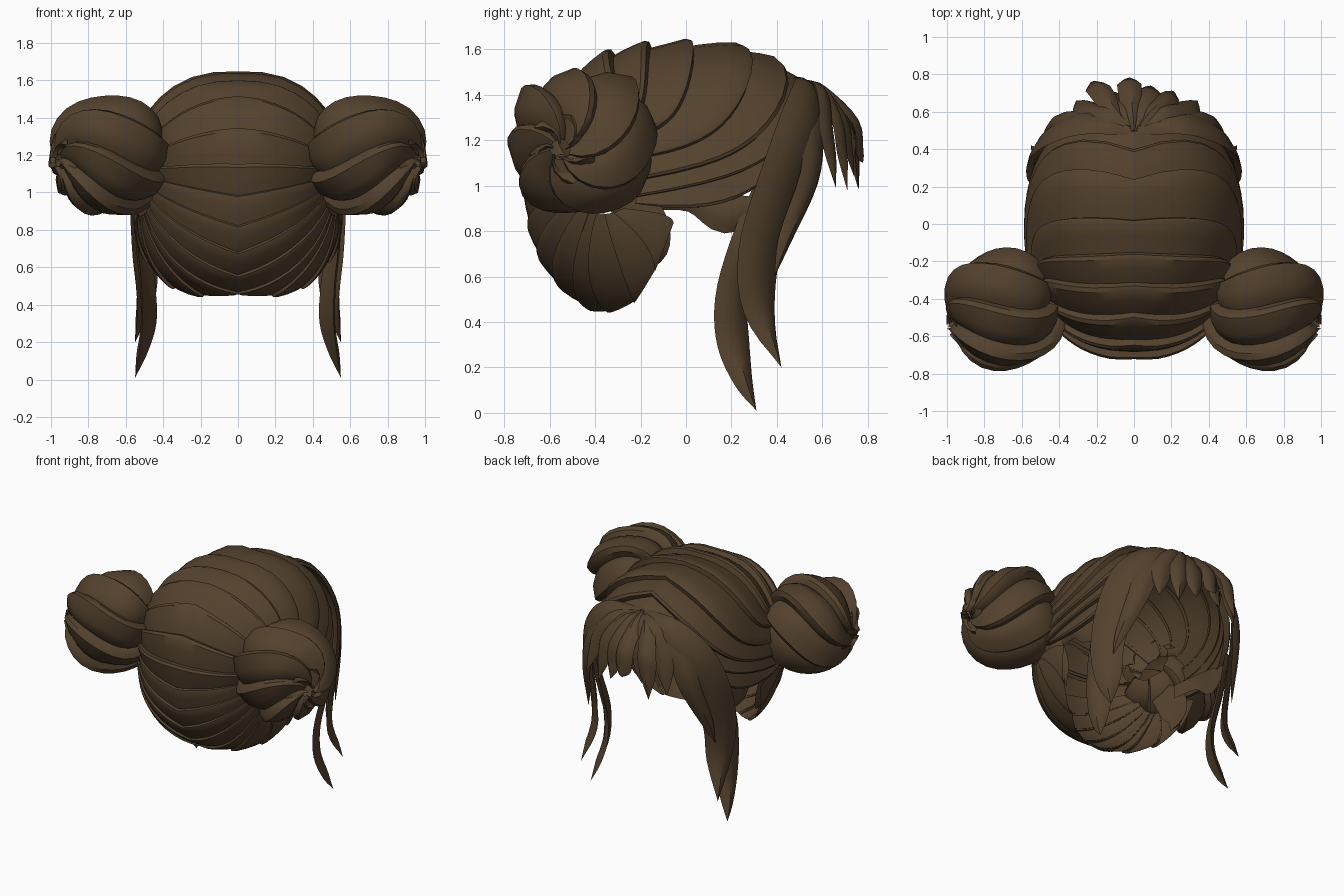
import bpy, bmesh, math
from mathutils import Vector

if "Cube" in bpy.data.objects:
    bpy.data.objects.remove(bpy.data.objects["Cube"])

hair = bpy.data.materials.new("dark_brown_hair")
hair.diffuse_color = (0.088, 0.054, 0.027, 1)
hair.use_nodes = True
hair.node_tree.nodes["Principled BSDF"].inputs["Base Color"].default_value = hair.diffuse_color

O = Vector((0, -0.05, 1.0))          # head centre
R = Vector((0.572, 0.655, 0.62))     # head radii
EXP = 2.3


def on_head(p, lift=0.0):
    """Project a point onto the rounded head shape, fuller at the upper front."""
    d = p - O
    k = sum(abs(d[i] / R[i]) ** EXP for i in range(3)) ** (-1 / EXP)
    d *= k
    full = min(max(d.y / 0.4, 0), 1) * min(max(d.z / 0.5, 0), 1)
    return O + d * (1 + lift + 0.05 * full)


def finish(name, bm, mirror=False, angle=35):
    me = bpy.data.meshes.new(name)
    bmesh.ops.remove_doubles(bm, verts=bm.verts, dist=0.0005)
    bm.to_mesh(me)
    bm.free()
    me.materials.append(hair)
    ob = bpy.data.objects.new(name, me)
    bpy.context.collection.objects.link(ob)
    bpy.ops.object.select_all(action='DESELECT')
    ob.select_set(True)
    bpy.context.view_layer.objects.active = ob
    bpy.ops.object.shade_smooth_by_angle(angle=math.radians(angle))
    if mirror:
        ob.modifiers.new("mirror", 'MIRROR').use_mirror_merge = False
    return ob


def add_grid(bm, rows, closed=False):
    vs = [[bm.verts.new(p) for p in r] for r in rows]
    n = len(vs[0])
    for a, b in zip(vs, vs[1:]):
        for j in range(n if closed else n - 1):
            k = (j + 1) % n
            bm.faces.new((a[j], b[j], b[k], a[k]))


# ---- combed bands running from the centre line to the bun ----
def rail(start, bun_angle, out, front=0.0):
    b = math.radians(bun_angle)
    end = Vector((0.5, -0.36 + 0.2 * math.cos(b), 1.08 + 0.2 * math.sin(b)))
    ctrl = Vector((start.x + out + 0.25 * front, 0.95 * start.y + 0.05 * end.y + 0.32 * front,
                   (start.z + end.z) / 2 - 0.1 * front))
    return start, ctrl, end


def rail_point(r, t):
    return r[0] * (1 - t) ** 2 + r[1] * 2 * t * (1 - t) + r[2] * t * t


def meridian(deg):
    a = math.radians(deg)
    return on_head(O + Vector((0, math.cos(a), math.sin(a))))


def bands(name, rails, height):
    bm = bmesh.new()
    # cross-section of a band: tall leading edge, low trailing edge
    section = [(-0.04, -0.5), (0.0, 0.75), (0.12, 1.0), (0.45, 0.45), (0.8, -0.1), (1.08, -0.5)]
    for r0, r1 in zip(rails, rails[1:]):
        rows = []
        for i in range(13):
            t = i / 12
            h = height * (1 - 0.5 * t) * min(1, 0.7 + t * 2)
            a, b = rail_point(r0, t), rail_point(r1, t)
            rows.append([on_head(a.lerp(b, s), h * o) for s, o in section])
            if r0[0].x < 0.001 and r1[0].x < 0.001 and i == 0:
                for p in rows[0]:
                    p.x = 0
        add_grid(bm, rows)
    return finish(name, bm, True)


crown = [(40, -38), (51, -15), (65, 10), (84, 38), (100, 62), (115, 85),
         (131, 110), (150, 135), (167, 160), (182, 180)]
temple_rail = (Vector((0.08, 0.50, 1.40)), Vector((0.85, 0.45, 0.78)), Vector((0.5, -0.2, 0.93)))
crown_rails = [temple_rail] + [rail(meridian(a), b, 0.7 if a < 125 else 0.4,
                                    max(0, (95 - a) / 55)) for a, b in crown]
bands("crown_bands", crown_rails, 0.056)

nape = [(182, 180), (196, 200), (209, 218), (222, 235), (235, 250)]
nape_rails = [rail(meridian(a), b, 0.3) for a, b in nape]
hairline = [((0.18, -0.33, 0.47), 262), ((0.35, -0.23, 0.48), 274),
            ((0.46, -0.13, 0.65), 287), ((0.56, -0.06, 0.82), 300)]
nape_rails += [rail(Vector(p), b, 0.06) for p, b in hairline]
bands("nape_bands", nape_rails, 0.022)


# ---- tapered locks ----
def spline(pts, n):
    """Smooth path through points; the fourth value is half width."""
    pts = [Vector(p) for p in pts]
    pts = [2 * pts[0] - pts[1]] + pts + [2 * pts[-1] - pts[-2]]
    out = []
    for i in range(1, len(pts) - 2):
        a, b, c, d = pts[i - 1:i + 3]
        for k in range(n):
            t = k / n
            out.append(0.5 * (2 * b + (c - a) * t + (2 * a - 5 * b + 4 * c - d) * t * t
                              + (3 * b - a - 3 * c + d) * t ** 3))
    return out + [pts[-2]]


def lock(bm, pts, thick, n=4):
    path = spline(pts, n)
    rows = []
    for i, q in enumerate(path):
        p = q.to_3d()
        tan = path[min(i + 1, len(path) - 1)].to_3d() - path[max(i - 1, 0)].to_3d()
        base = Vector((0, O.y, max(min(p.z, 1.0), 0)))
        side = tan.cross(p - base).normalized()
        up = side.cross(tan).normalized()
        w = max(q[3], 0.0)
        h = thick * min(1, w / 0.05)
        rows.append([p + side * w * s + up * h * o for s, o in
                     ((-1, -0.5), (-0.5, 0.6), (0.1, 1.0), (0.6, 0.5), (1, -0.5), (0, -0.1))])
    add_grid(bm, rows, True)


bm = bmesh.new()
lock(bm, [(0.02, 0.50, 1.46, 0.03), (0.25, 0.55, 1.40, 0.10), (0.43, 0.50, 1.22, 0.13),
          (0.50, 0.41, 0.97, 0.13), (0.51, 0.33, 0.70, 0.115), (0.50, 0.33, 0.45, 0.085),
          (0.55, 0.42, 0.20, 0)], 0.026)
lock(bm, [(0.51, 0.34, 1.00, 0.04), (0.515, 0.26, 0.74, 0.07), (0.49, 0.205, 0.50, 0.08),
          (0.485, 0.215, 0.30, 0.08), (0.52, 0.26, 0.13, 0.045), (0.55, 0.31, 0.01, 0)], 0.026)
lock(bm, [(0.02, 0.51, 1.46, 0.03), (0.18, 0.57, 1.40, 0.07), (0.35, 0.57, 1.23, 0.08),
          (0.42, 0.55, 1.03, 0.07), (0.48, 0.44, 0.76, 0.04), (0.51, 0.39, 0.60, 0)], 0.022)
finish("side_locks", bm, True)

# strands above and behind the ear
bm = bmesh.new()
lock(bm, [(0.50, -0.18, 0.94, 0.05), (0.53, 0.02, 0.94, 0.055), (0.53, 0.18, 0.88, 0.09),
          (0.52, 0.33, 0.91, 0.04)], 0.015)
lock(bm, [(0.49, -0.30, 0.98, 0.08), (0.51, -0.20, 0.85, 0.11), (0.50, -0.15, 0.73, 0.08),
          (0.45, -0.16, 0.62, 0)], 0.022)
finish("ear_strands", bm, True)

# short fringe fanning from the parting
bm = bmesh.new()
tips = [(-0.31, 0.66, 0.99), (-0.23, 0.76, 0.98), (-0.14, 0.71, 1.06), (-0.03, 0.78, 1.10),
        (0.09, 0.74, 1.04), (0.21, 0.71, 0.98), (0.34, 0.66, 1.00)]
for i, (x, y, z) in enumerate(tips):
    lock(bm, [(x * 0.06, 0.50, 1.46, 0.02), (x * 0.45, 0.60, 1.42, 0.05),
              (x * 0.8, y - 0.04, 1.28, 0.065), (x * 0.9, y - 0.02, 1.14, 0.055),
              (x, y, z, 0)], 0.016 + 0.006 * (i % 2))
finish("fringe", bm)

# ---- twisted buns ----
bm = bmesh.new()
axis = Vector((0.9, -0.33, -0.12)).normalized()
frame = axis.to_track_quat('Z', 'Y').to_matrix()
centre = Vector((0.69, -0.455, 1.195))
LOBES, STEPS = 7, 14
profile = [(0.0, -0.1), (0.08, 0.7), (0.2, 1.1), (0.6, 0.7), (0.9, 0.15), (1.1, -0.4)]
for l in range(LOBES):
    rows = []
    for i in range(STEPS + 1):
        u = i / STEPS
        polar = math.pi * (0.85 - 0.80 * u)
        twist = -1.7 * u ** 1.3
        row = []
        for s, o in profile:
            th = (l + s) * math.tau / LOBES + twist + 0.2
            d = Vector((math.sin(polar) * math.cos(th), math.sin(polar) * math.sin(th),
                        math.cos(polar)))
            k = sum(abs(c) ** 2.5 for c in d) ** (-1 / 2.5)
            rad = 0.272 * k + (0.047 + 0.012 * (l % 2)) * o * math.sin(polar) ** 0.5
            row.append(centre + frame @ (d * rad))
        rows.append(row)
    add_grid(bm, rows)
# curled strand ends at the bun tip
for l in range(5):
    rows = []
    for i in range(5):
        u = i / 4
        a = l * math.tau / 5 - 1.2 * u
        rad = 0.13 * (1 - u) + 0.03
        w = 0.5 * (1 - u)
        rows.append([centre + frame @ Vector((rad * math.cos(a + w * s), rad * math.sin(a + w * s),
                     0.245 + 0.05 * u + 0.03 * (1 - abs(s)))) for s in (-1, 0, 1)])
    add_grid(bm, rows)
finish("buns", bm, True)
